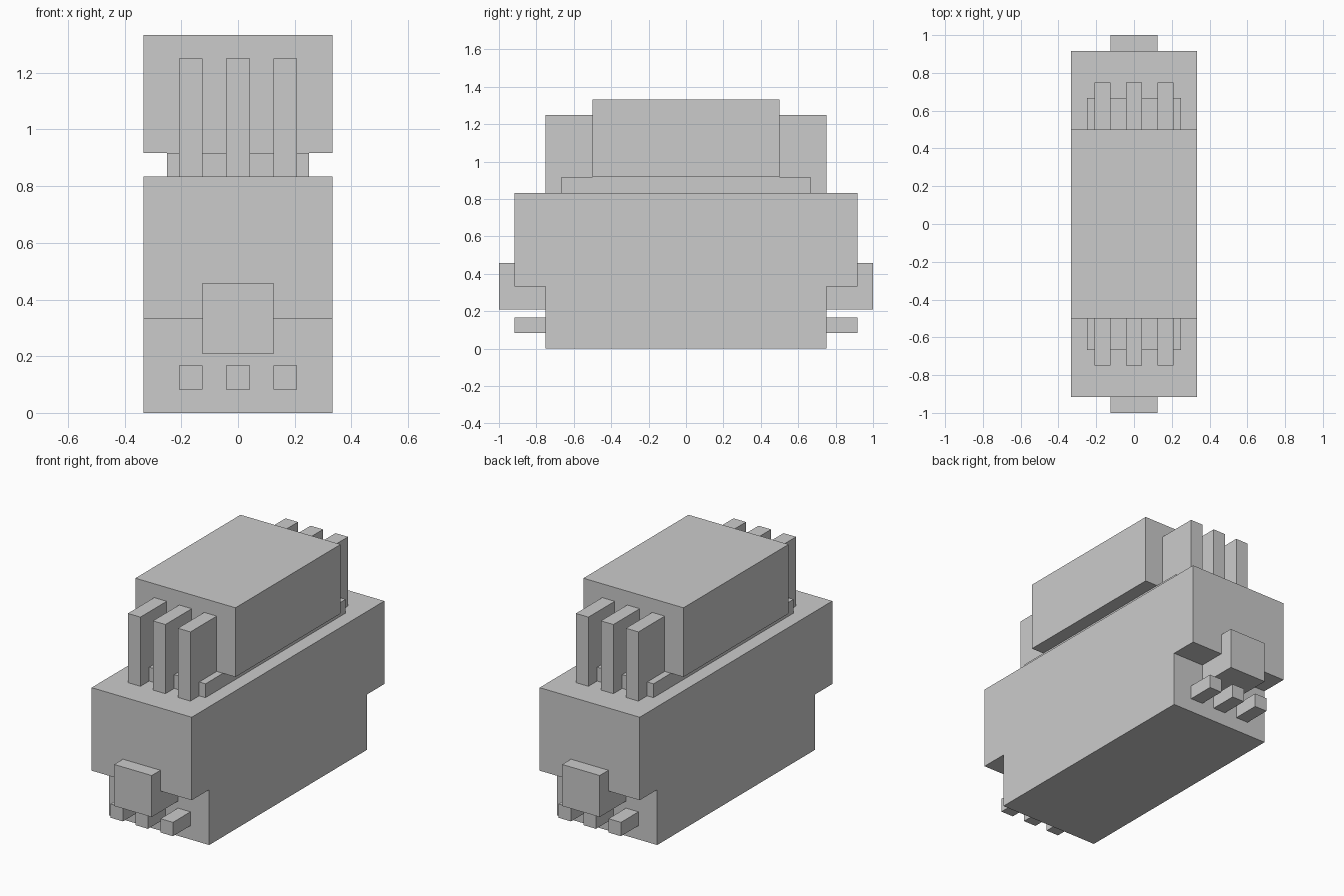
import bpy, bmesh

if "Cube" in bpy.data.objects:
    bpy.data.objects.remove(bpy.data.objects["Cube"])

U = 1 / 24  # modelling grid step


def finish(name, bm):
    bmesh.ops.recalc_face_normals(bm, faces=bm.faces)
    mesh = bpy.data.meshes.new(name)
    bm.to_mesh(mesh)
    bm.free()
    obj = bpy.data.objects.new(name, mesh)
    bpy.context.collection.objects.link(obj)
    return obj


def box(name, x, y, z):
    """Box from (min, max) ranges in grid steps."""
    bm = bmesh.new()
    cube = bmesh.ops.create_cube(bm, size=1)
    for v in cube["verts"]:
        v.co = [U * (r[0] if c < 0 else r[1]) for c, r in zip(v.co, (x, y, z))]
    return finish(name, bm)


def mirror_y(obj):
    mod = obj.modifiers.new("front_and_back", 'MIRROR')
    mod.use_axis = (False, True, False)
    mod.use_mirror_merge = False


# Main body: stepped side profile extruded across the width
half = [(18, 0), (18, 8), (22, 8), (22, 20)]
profile = half + [(-y, z) for y, z in reversed(half)]
bm = bmesh.new()
face = bm.faces.new([bm.verts.new((-8 * U, y * U, z * U)) for y, z in profile])
side = bmesh.ops.extrude_face_region(bm, geom=[face])
bmesh.ops.translate(bm, vec=(16 * U, 0, 0),
                    verts=[g for g in side["geom"] if isinstance(g, bmesh.types.BMVert)])
finish("body", bm)

# Narrow neck and upper block
box("neck", (-6, 6), (-16, 16), (20, 22))
box("upper_block", (-8, 8), (-12, 12), (22, 32))

# End details, mirrored front to back
mirror_y(box("end_knob", (-3, 3), (-24, -18), (5, 11)))
for label, x in (("left", -4), ("centre", 0), ("right", 4)):
    mirror_y(box(f"upper_fin_{label}", (x - 1, x + 1), (-18, -12), (20, 30)))
    mirror_y(box(f"lower_peg_{label}", (x - 1, x + 1), (-22, -18), (2, 4)))
